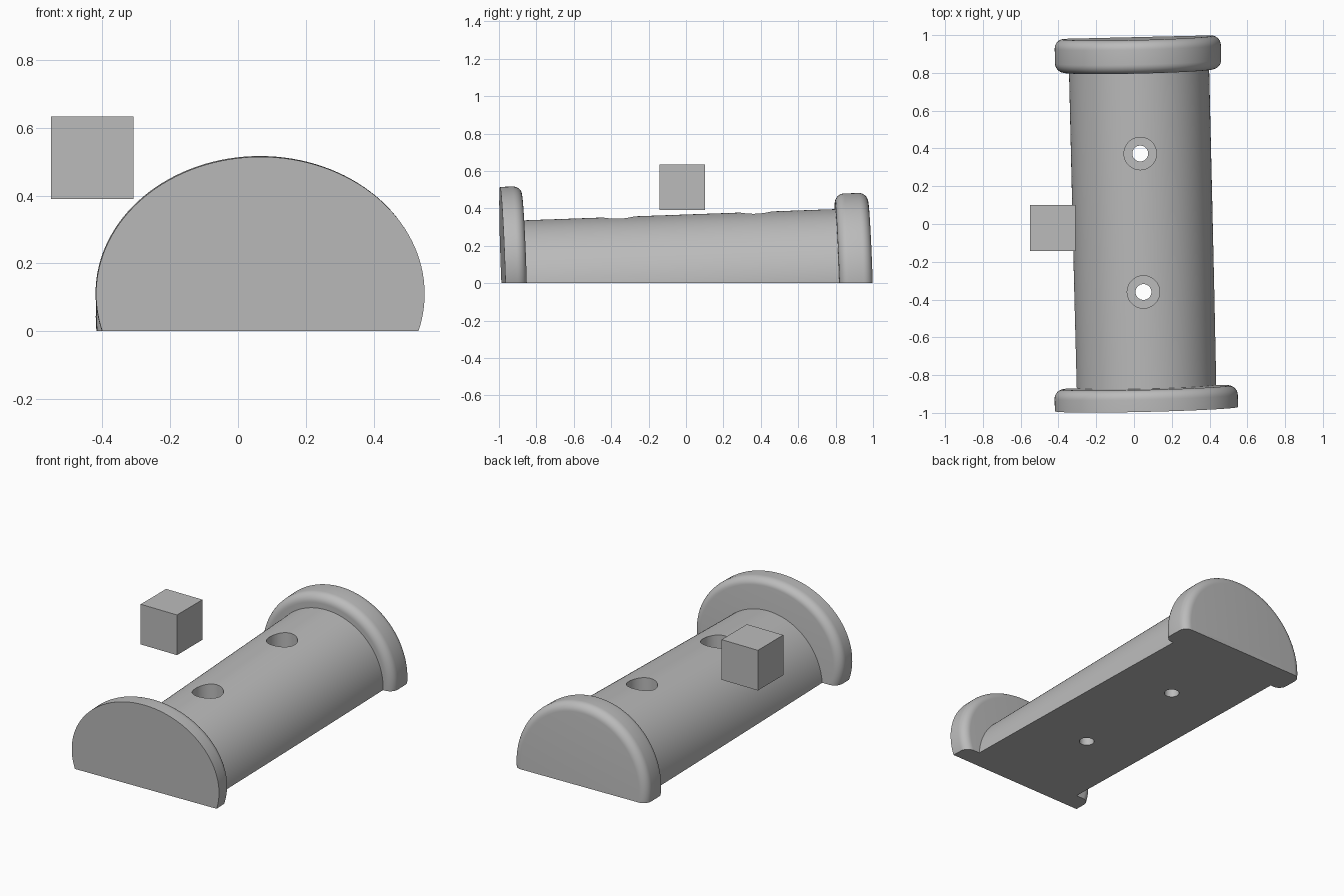
import bpy, bmesh, math
from mathutils import Matrix, Vector

if "Cube" in bpy.data.objects:
    bpy.data.objects.remove(bpy.data.objects["Cube"])

grey = bpy.data.materials.new("plain_grey")
grey.diffuse_color = (0.5, 0.5, 0.5, 1)
grey.use_nodes = True
grey.node_tree.nodes["Principled BSDF"].inputs["Base Color"].default_value = grey.diffuse_color

# Slight yaw and upward pitch shared by the barrel and both flanges
TILT = Matrix.Rotation(0.0235, 4, 'Z') @ Matrix.Rotation(0.036, 4, 'X')


def finish(name, bm):
    bmesh.ops.recalc_face_normals(bm, faces=bm.faces)
    mesh = bpy.data.meshes.new(name)
    bm.to_mesh(mesh)
    bm.free()
    mesh.materials.append(grey)
    ob = bpy.data.objects.new(name, mesh)
    bpy.context.collection.objects.link(ob)
    return ob


def smooth(ob):
    bpy.ops.object.select_all(action='DESELECT')
    ob.select_set(True)
    bpy.context.view_layer.objects.active = ob
    bpy.ops.object.shade_smooth_by_angle(angle=math.radians(35))


def fillet(y, r, rad, start, end, steps=8):
    """Arc points (y, r) about the centre, angles in degrees."""
    out = []
    for i in range(steps + 1):
        a = math.radians(start + (end - start) * i / steps)
        out.append((y + rad * math.cos(a), r + rad * math.sin(a)))
    return out


def turned(name, profile, centre, squash=1.0, steps=128):
    """Revolve a (y, radius) profile, tilt it and slice it flat at z = 0."""
    bm = bmesh.new()
    verts = [bm.verts.new((0, y, r)) for y, r in profile]
    edges = [bm.edges.new(p) for p in zip(verts, verts[1:])]
    bmesh.ops.spin(bm, geom=verts + edges, cent=(0, 0, 0), axis=(0, 1, 0),
                   angle=2 * math.pi, steps=steps)
    bmesh.ops.remove_doubles(bm, verts=bm.verts, dist=1e-5)
    bm.transform(Matrix.Translation(Vector(centre)) @ TILT
                 @ Matrix.Diagonal((1, 1, squash, 1)))
    cut = bmesh.ops.bisect_plane(
        bm, geom=bm.verts[:] + bm.edges[:] + bm.faces[:],
        plane_co=(0, 0, 0), plane_no=(0, 0, 1), clear_inner=True)
    rim = [e for e in cut["geom_cut"] if isinstance(e, bmesh.types.BMEdge)]
    bmesh.ops.edgeloop_fill(bm, edges=rim)
    return finish(name, bm)


# Half-round barrel
barrel = turned("barrel", [(-0.90, 0), (-0.90, 0.371), (0.85, 0.371), (0.85, 0)],
                (0.046, 0, -0.004))

# Front flange: flat outer face, rounded inner rim
f = 0.05
front = turned("front_flange",
               [(0, 0), (0, 0.485)] + fillet(0.115 - f, 0.485 - f, f, 90, 0)
               + [(0.115, 0)],
               (0.066, -0.98, 0.11), squash=0.835)

# Back flange: both rims rounded
back = turned("back_flange",
              [(0, 0)] + fillet(f, 0.44 - f, f, 180, 90)
              + fillet(0.178 - f, 0.44 - f, f, 90, 0) + [(0.178, 0)],
              (0.023, 0.81, 0.038))

# Counterbored screw holes through the barrel
for i, (x, y) in enumerate([(0.033, 0.373), (0.05, -0.36)]):
    bm = bmesh.new()
    prof = [(0, -0.1), (0.042, -0.1), (0.042, 0.15), (0.086, 0.15), (0.086, 0.6), (0, 0.6)]
    vs = [bm.verts.new((r, 0, z)) for r, z in prof]
    es = [bm.edges.new(p) for p in zip(vs, vs[1:])]
    bmesh.ops.spin(bm, geom=vs + es, cent=(0, 0, 0), axis=(0, 0, 1),
                   angle=2 * math.pi, steps=48)
    bmesh.ops.remove_doubles(bm, verts=bm.verts, dist=1e-5)
    bm.transform(Matrix.Translation((x, y, 0)))
    cutter = finish("hole_cutter", bm)
    mod = barrel.modifiers.new("hole", 'BOOLEAN')
    mod.operation = 'DIFFERENCE'
    mod.solver = 'EXACT'
    mod.object = cutter
    bpy.context.view_layer.objects.active = barrel
    bpy.ops.object.modifier_apply(modifier=mod.name)
    bpy.data.objects.remove(cutter)

for ob in (barrel, front, back):
    smooth(ob)

# Loose cube beside the barrel
bm = bmesh.new()
bmesh.ops.create_cube(bm, size=0.243)
bm.transform(Matrix.Translation((-0.43, -0.021, 0.512)))
finish("floating_cube", bm)
